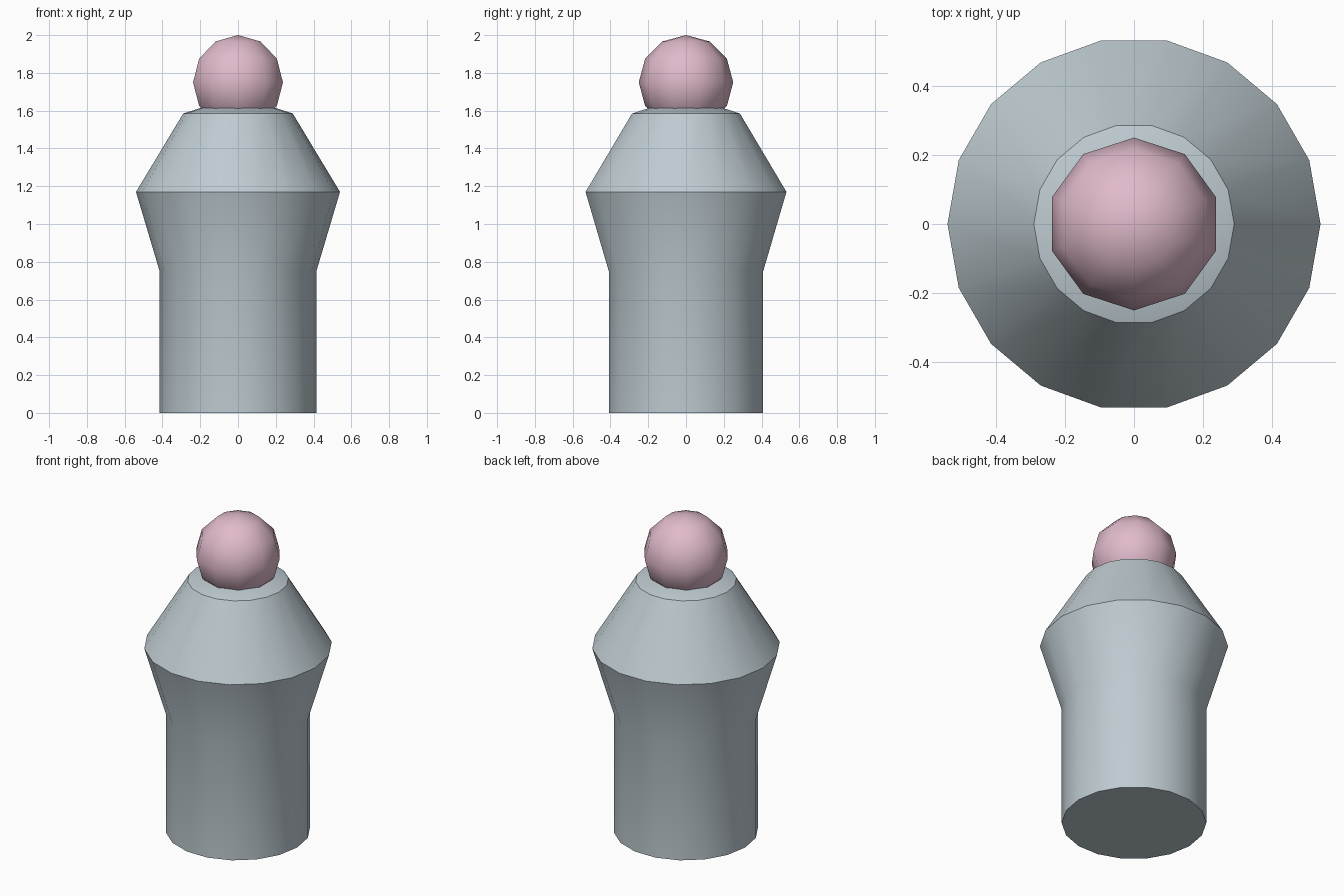
import bpy
import bmesh
from math import radians
from mathutils import Matrix, Vector

cube = bpy.data.objects.get("Cube")
if cube:
    bpy.data.objects.remove(cube, do_unlink=True)


def make_material(name, rgb):
    mat = bpy.data.materials.new(name)
    mat.use_nodes = True
    color = (*rgb, 1.0)
    mat.diffuse_color = color
    mat.node_tree.nodes["Principled BSDF"].inputs["Base Color"].default_value = color
    return mat


def add_object(name, bm, mat):
    bmesh.ops.recalc_face_normals(bm, faces=bm.faces)
    mesh = bpy.data.meshes.new(name)
    bm.to_mesh(mesh)
    bm.free()
    mesh.materials.append(mat)
    obj = bpy.data.objects.new(name, mesh)
    bpy.context.collection.objects.link(obj)
    bpy.ops.object.select_all(action="DESELECT")
    obj.select_set(True)
    bpy.context.view_layer.objects.active = obj
    return obj


def lathe(profile, sides):
    """Turn a (radius, height) profile around z, closing both ends."""
    bm = bmesh.new()
    verts = [bm.verts.new((r, 0, z)) for r, z in profile]
    edges = [bm.edges.new(pair) for pair in zip(verts, verts[1:])]
    bmesh.ops.spin(bm, geom=verts + edges, cent=(0, 0, 0), axis=(0, 0, 1),
                   angle=radians(360), steps=sides, use_merge=False)
    bmesh.ops.remove_doubles(bm, verts=bm.verts, dist=0.0005)
    bmesh.ops.holes_fill(bm, edges=[e for e in bm.edges if e.is_boundary], sides=0)
    return bm


grey = make_material("pale blue grey", (0.515, 0.597, 0.638))
pink = make_material("soft pink", (0.745, 0.491, 0.597))

# Turned body: straight base, flared waist, tapered shoulder, shallow cap
BODY_PROFILE = [(0.415, 0), (0.415, 0.75), (0.54, 1.17), (0.29, 1.585), (0.18, 1.62)]
add_object("body", lathe(BODY_PROFILE, 18), grey)
bpy.ops.object.shade_smooth_by_angle(angle=radians(30))

# Ball head, sunk a little into the cap
bm = bmesh.new()
bmesh.ops.create_uvsphere(bm, u_segments=10, v_segments=6, radius=0.25)
# Turn it so that a corner of the equator lies on the y axis
equator = min((v.co for v in bm.verts if abs(v.co.z) < 0.01), key=lambda c: abs(c.x))
turn = equator.xy.angle_signed(Vector((0, 1)))
bmesh.ops.rotate(bm, verts=bm.verts, cent=(0, 0, 0), matrix=Matrix.Rotation(-turn, 3, "Z"))
bmesh.ops.translate(bm, verts=bm.verts, vec=(0, 0, 1.75))
add_object("ball_head", bm, pink)
bpy.ops.object.shade_smooth()
